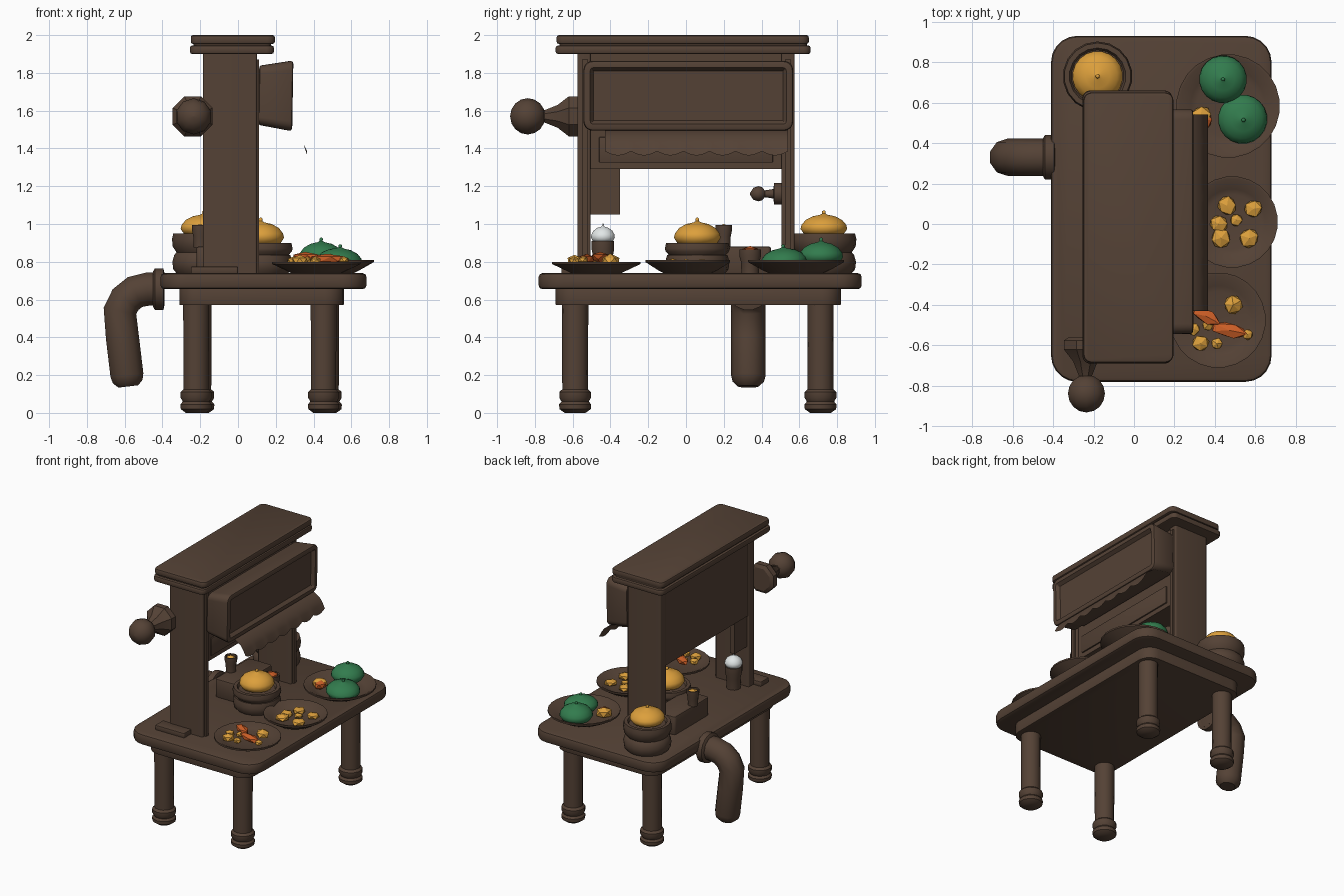
import bpy, bmesh, math, random
from mathutils import Matrix, Vector

if "Cube" in bpy.data.objects:
    bpy.data.objects.remove(bpy.data.objects["Cube"])
random.seed(4)

def mat(name, c):
    m = bpy.data.materials.new(name)
    m.diffuse_color = (*c, 1)
    m.use_nodes = True
    m.node_tree.nodes["Principled BSDF"].inputs["Base Color"].default_value = m.diffuse_color
    return m

BROWN = mat("dark_brown", (0.089, 0.054, 0.036))
GOLD = mat("golden_orange", (0.72, 0.35, 0.045))
GREEN = mat("melon_green", (0.032, 0.20, 0.075))
WHITE = mat("foam_white", (0.76, 0.80, 0.80))
RED = mat("red_orange", (0.62, 0.115, 0.02))

def finish(bm, name, m, loc=(0, 0, 0), rot=(0, 0, 0), angle=40):
    bmesh.ops.recalc_face_normals(bm, faces=bm.faces)
    me = bpy.data.meshes.new(name)
    bm.to_mesh(me)
    bm.free()
    me.materials.append(m)
    ob = bpy.data.objects.new(name, me)
    bpy.context.collection.objects.link(ob)
    ob.location, ob.rotation_euler = loc, rot
    bpy.ops.object.select_all(action='DESELECT')
    ob.select_set(True)
    bpy.context.view_layer.objects.active = ob
    bpy.ops.object.shade_smooth_by_angle(angle=math.radians(angle))
    return ob

def box_bm(sx, sy, sz, corner=0, edge=0):
    """Box with rounded vertical corners and softened rims."""
    bm = bmesh.new()
    bmesh.ops.create_cube(bm, size=1, matrix=Matrix.Diagonal((sx, sy, sz, 1)))
    if corner:
        es = [e for e in bm.edges if abs(e.verts[0].co.z - e.verts[1].co.z) > sz / 2]
        bmesh.ops.bevel(bm, geom=es, offset=corner, segments=5, profile=0.5, affect='EDGES')
    if edge:
        es = [e for e in bm.edges if e.calc_face_angle(0) > 1]
        bmesh.ops.bevel(bm, geom=es, offset=edge, segments=2, profile=0.5, affect='EDGES')
    return bm

def box(name, x0, x1, y0, y1, z0, z1, corner=0, edge=0, m=BROWN):
    return finish(box_bm(x1 - x0, y1 - y0, z1 - z0, corner, edge), name, m,
                  ((x0 + x1) / 2, (y0 + y1) / 2, (z0 + z1) / 2))

def lathe(name, prof, loc, m=BROWN, n=20, rot=(0, 0, 0), ribs=0, amp=0, angle=40):
    bm = bmesh.new()
    rings = []
    for r, z in prof:
        ring = []
        for i in range(n):
            a = 2 * math.pi * (i + 0.5) / n
            q = r * (1 + amp * math.cos(ribs * a))
            ring.append(bm.verts.new((q * math.cos(a), q * math.sin(a), z)))
        rings.append(ring)
    for a, b in zip(rings, rings[1:]):
        for i in range(n):
            j = (i + 1) % n
            bm.faces.new((a[i], a[j], b[j], b[i]))
    bm.faces.new(rings[0][::-1])
    bm.faces.new(rings[-1])
    return finish(bm, name, m, loc, rot, angle)

# table
box("table_top", -0.41, 0.68, -0.78, 0.93, 0.655, 0.74, 0.13, 0.02)
box("table_apron", -0.31, 0.56, -0.69, 0.82, 0.57, 0.66, 0.10, 0.005)
leg = [(0.055, 0.0), (0.083, 0.02), (0.085, 0.045), (0.072, 0.06), (0.084, 0.08),
       (0.084, 0.11), (0.068, 0.125), (0.070, 0.58)]
for side, x in (("left", -0.215), ("right", 0.46)):
    for end, y, s in (("front", -0.58, -0.007), ("back", 0.705, 0.007)):
        lathe(f"{end}_{side}_leg", leg, (x + s, y + s, 0), n=14)

# booth: two side walls, header panel, roof slabs
for name, y0, y1 in (("front_wall", -0.575, -0.505), ("back_wall", 0.505, 0.575)):
    box(name, -0.185, 0.10, y0, y1, 0.73, 1.91, 0.01)
box("header_panel", -0.178, 0.085, -0.52, 0.52, 1.29, 1.91)
box("header_trim", 0.08, 0.095, -0.46, 0.46, 1.325, 1.46, 0, 0.004)
box("hanging_plate", -0.17, -0.13, -0.51, -0.35, 1.05, 1.30)
box("roof_lower_slab", -0.255, 0.19, -0.69, 0.66, 1.90, 1.945, 0.04, 0.012)
box("roof_core", -0.235, 0.175, -0.67, 0.64, 1.94, 1.96, 0.03)
box("roof_upper_slab", -0.25, 0.195, -0.685, 0.65, 1.953, 2.0, 0.04, 0.012)
for name, y in (("front_trim_strip", -0.535), ("back_trim_strip", 0.54)):
    box(name, 0.09, 0.112, y - 0.015, y + 0.015, 0.74, 1.87)
box("wall_step", -0.25, 0.0, -0.66, -0.56, 0.735, 0.775, 0.01, 0.006)

# sign board with a recessed panel, tapering to the wall
bm = box_bm(0.37, 1.11, 0.18, 0.05, 0.014)
front = max(bm.faces, key=lambda f: f.calc_center_median().z)
bmesh.ops.inset_region(bm, faces=[front], thickness=0.022, depth=0)
bmesh.ops.inset_region(bm, faces=[front], thickness=0.018, depth=-0.025)
for v in bm.verts:
    if v.co.z < 0:
        v.co.x *= 0.86
finish(bm, "sign_board", BROWN, (0.20, 0.012, 1.68), (0, math.radians(91), 0))
for y in (-0.4, 0.42):
    box("sign_bracket", 0.08, 0.15, y - 0.03, y + 0.03, 1.62, 1.74)

# scalloped awning
bm = bmesh.new()
prof = [(0.10, 1.525), (0.27, 1.492), (0.325, 1.455), (0.348, 1.42), (0.362, 1.385)]
rows = []
for i in range(57):
    t = i / 56
    w = abs(math.sin(t * math.pi * 7)) * 0.022
    rows.append([bm.verts.new((x + (0.004 if k == 4 else 0), -0.43 + 0.97 * t,
                               z - (w if k == 4 else 0))) for k, (x, z) in enumerate(prof)])
for a, b in zip(rows, rows[1:]):
    for k in range(4):
        bm.faces.new((a[k], a[k + 1], b[k + 1], b[k]))
bmesh.ops.solidify(bm, geom=bm.faces[:], thickness=0.012)
finish(bm, "awning", BROWN)

# side horn and small inner knob, both pointing to -y
out = (math.pi / 2, 0, 0)
lathe("side_horn", [(0.09, 0), (0.115, 0.015), (0.115, 0.06), (0.065, 0.12), (0.035, 0.19),
                    (0.045, 0.21)], (-0.24, -0.56, 1.57), n=8, rot=out, angle=30)
ball = [(math.sin(math.pi * k / 8) * 0.095 + 0.001, -math.cos(math.pi * k / 8) * 0.093) for k in range(9)]
lathe("horn_ball", ball, (-0.235, -0.838, 1.57), n=10, rot=out)
lathe("inner_knob", [(0.058, 0), (0.058, 0.04), (0.025, 0.045), (0.018, 0.09), (0.035, 0.105),
                     (0.04, 0.125), (0.032, 0.15), (0.005, 0.168)], (0, 0.507, 1.16), n=10, rot=out)

# bent pipe
lathe("pipe_flange", [(0.09, 0), (0.112, 0.005), (0.112, 0.05), (0.095, 0.06)],
      (-0.39, 0.33, 0.655), n=16, rot=(0, -math.pi / 2, 0))
cu = bpy.data.curves.new("drain_pipe", 'CURVE')
cu.dimensions, cu.bevel_depth, cu.bevel_resolution, cu.use_fill_caps = '3D', 0.092, 3, True
path = [(-0.39, 0.655, 1), (-0.48, 0.655, 1), (-0.545, 0.64, 1), (-0.595, 0.60, 1), (-0.625, 0.54, 1),
        (-0.612, 0.40, 1), (-0.588, 0.20, 1), (-0.584, 0.165, 0.9), (-0.581, 0.14, 0.6)]
sp = cu.splines.new('POLY')
sp.points.add(len(path) - 1)
for p, (x, z, r) in zip(sp.points, path):
    p.co, p.radius = (x, 0.33, z, 1), r
pipe = bpy.data.objects.new("drain_pipe", cu)
bpy.context.collection.objects.link(pipe)
cu.materials.append(BROWN)
bpy.ops.object.select_all(action='DESELECT')
pipe.select_set(True)
bpy.context.view_layer.objects.active = pipe
bpy.ops.object.convert(target='MESH')
bpy.ops.object.shade_smooth_by_angle(angle=math.radians(50))

# food helpers
def bun(name, x, y, z, r, h, m, rot=(0, 0, 0)):
    prof = [(0.5, 0), (0.85, 0.1), (1, 0.32), (0.96, 0.5), (0.78, 0.72), (0.48, 0.88),
            (0.16, 0.95), (0.07, 1.0), (0.08, 1.1), (0.03, 1.14)]
    lathe(name, [(a * r, b * h) for a, b in prof], (x, y, z), m, 20, rot, 10, 0.025, 60)

def chunk(name, x, y, z, r, m=GOLD, scale=(1, 1, 0.7), rz=None):
    bm = bmesh.new()
    bmesh.ops.create_icosphere(bm, subdivisions=1, radius=r)
    for v in bm.verts:
        v.co = Vector(a * b * random.uniform(0.9, 1.1) for a, b in zip(v.co, scale))
    return finish(bm, name, m, (x, y, z), (0, 0, random.random() * 3 if rz is None else rz), 20)

def cup(name, x, y, z, r, h):
    lathe(name, [(r * 0.8, 0), (r * 0.85, h * 0.5), (r, h * 0.75), (r, h), (r * 0.8, h),
                 (r * 0.75, h * 0.85)], (x, y, z), n=12)

# steamer pots with buns
for name, x, y, dz, bz, h in (("back", -0.18, 0.73, 0, 0.935, 0.12), ("centre", 0.12, 0.06, -0.05, 0.885, 0.13)):
    lathe(name + "_pot", [(0.14, 0.73), (0.165, 0.76), (0.17, 0.80), (0.16, 0.835), (0.148, 0.85 + dz / 3),
                          (0.168, 0.88 + dz / 2), (0.172, 0.92 + dz), (0.165, 0.95 + dz), (0.14, 0.95 + dz),
                          (0.13, 0.93 + dz)], (x, y, 0), n=18)
    bun(name + "_bun", x, y, bz, 0.125, h, GOLD)

# plates
for name, x, y, r, z in (("back", 0.465, 0.583, 0.256, 0.81), ("middle", 0.485, 0.01, 0.226, 0.81),
                         ("front", 0.415, -0.475, 0.236, 0.80)):
    lathe(name + "_plate", [(r * 0.55, 0.738), (r * 0.7, 0.755), (r, z - 0.012), (r, z), (r * 0.95, z),
                            (r * 0.72, 0.775), (r * 0.6, 0.768)], (x, y, 0), n=24)

# back plate: two green melons and a slice
bun("green_melon_far", 0.44, 0.715, 0.785, 0.118, 0.125, GREEN)
bun("green_melon_near", 0.535, 0.52, 0.765, 0.122, 0.112, GREEN, (0.05, 0.05, 0))
chunk("fruit_slice", 0.33, 0.53, 0.80, 0.06, GOLD, (0.9, 1, 0.7))
chunk("fruit_slice_core", 0.35, 0.51, 0.80, 0.05, RED, (1, 0.8, 0.7))

# middle plate dumplings
for x, y, r in ((0.46, 0.09, 0.05), (0.59, 0.075, 0.048), (0.42, 0, 0.047), (0.505, 0.02, 0.034),
                (0.43, -0.07, 0.052), (0.57, -0.07, 0.052)):
    chunk("dumpling", x, y, 0.79, r, scale=(1, 1, 0.5))

# front plate: dumplings and a bent pepper
for x, y, r in ((0.49, -0.40, 0.05), (0.33, -0.59, 0.045), (0.41, -0.592, 0.032), (0.365, -0.50, 0.03),
                (0.295, -0.52, 0.035)):
    chunk("dumpling", x, y, 0.805, r)
chunk("pepper_stem_half", 0.355, -0.455, 0.825, 0.075, RED, (1.1, 0.5, 0.4), -0.5)
chunk("pepper_long_half", 0.47, -0.525, 0.815, 0.10, RED, (1, 0.38, 0.3), -0.2)
chunk("pepper_tip", 0.56, -0.545, 0.81, 0.03)

# counter box, cups and foam drink
box("counter_box", -0.22, -0.02, 0.03, 0.45, 0.735, 0.88, 0.02, 0.01)
cup("sauce_cup", -0.20, 0.20, 0.875, 0.045, 0.12)
chunk("sauce", -0.20, 0.20, 0.975, 0.036)
cup("spice_cup", 0.05, 0.34, 0.735, 0.06, 0.13)
chunk("spice", 0.05, 0.34, 0.86, 0.05, RED, (1, 1, 0.45))
cup("drink_cup", -0.10, -0.44, 0.735, 0.062, 0.175)
bun("drink_foam", -0.10, -0.44, 0.90, 0.064, 0.09, WHITE)
